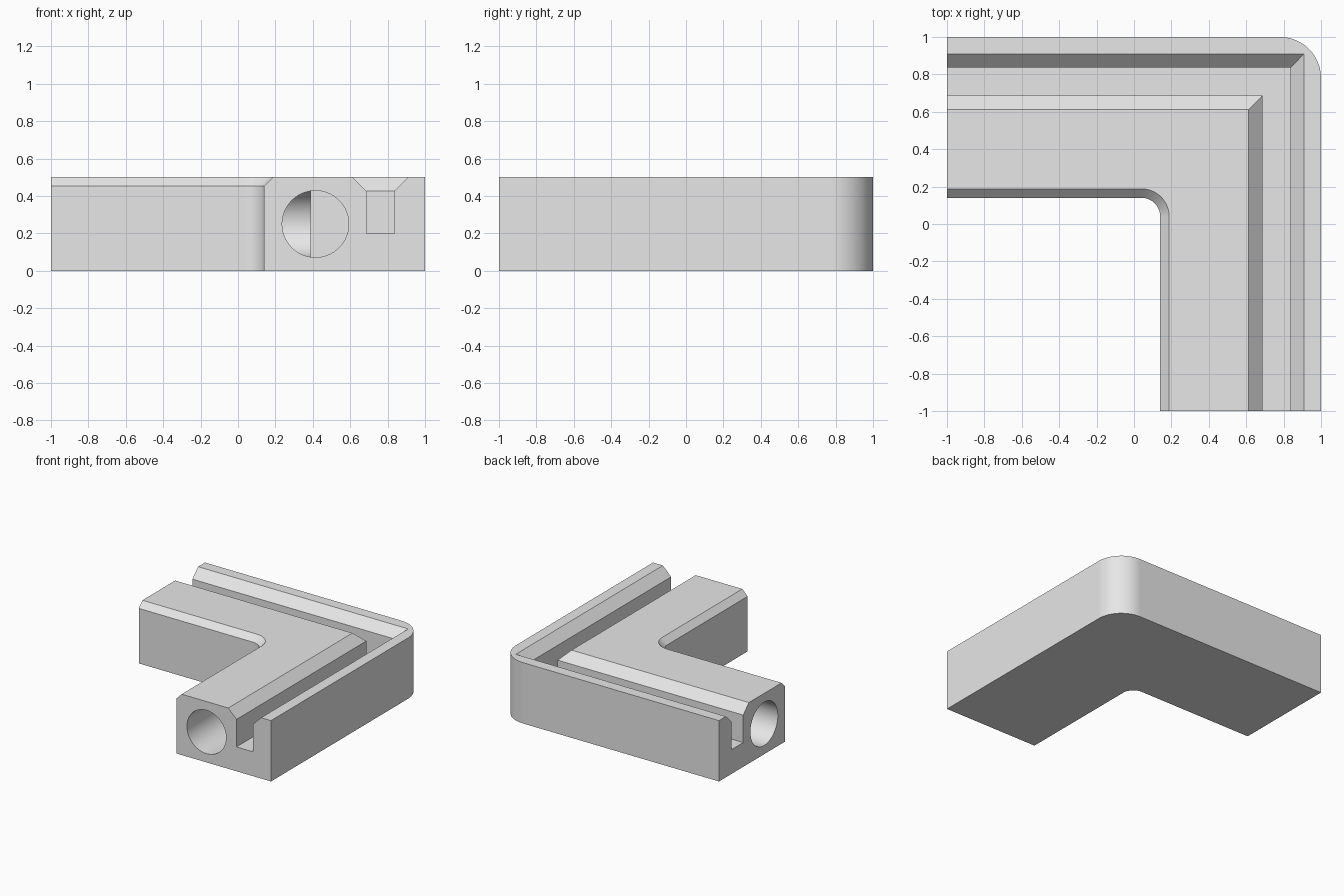
import bpy, bmesh, math
from mathutils import Matrix

if "Cube" in bpy.data.objects:
    bpy.data.objects.remove(bpy.data.objects["Cube"])

END = -1.0       # open ends of both arms
HEIGHT = 0.50
SEG = 20         # segments per rounded corner

grey = bpy.data.materials.new("light grey")
grey.diffuse_color = (0.8, 0.8, 0.8, 1)
grey.use_nodes = True
grey.node_tree.nodes["Principled BSDF"].inputs["Base Color"].default_value = grey.diffuse_color


def make_object(name, bm):
    bmesh.ops.recalc_face_normals(bm, faces=bm.faces)
    mesh = bpy.data.meshes.new(name)
    bm.to_mesh(mesh)
    bm.free()
    mesh.materials.append(grey)
    obj = bpy.data.objects.new(name, mesh)
    bpy.context.collection.objects.link(obj)
    return obj


def loft(name, rings, closed=False):
    """Skin equal-length rings; cap the two end rings."""
    bm = bmesh.new()
    rows = [[bm.verts.new(p) for p in ring] for ring in rings]
    n = len(rows[0])
    for a, b in zip(rows, rows[1:]):
        for i in range(n):
            j = (i + 1) % n
            bm.faces.new((a[i], a[j], b[j], b[i]))
    bm.faces.new(rows[0])
    bm.faces.new(rows[-1])
    return make_object(name, bm)


def arc(c, r):
    """Quarter arc around (c, c) from +x to +y."""
    angles = [math.pi / 2 * i / SEG for i in range(SEG + 1)]
    return [(c + r * math.cos(a), c + r * math.sin(a)) for a in angles]


def outline(inset, z):
    """L-shaped plan with rounded outer and inner corners."""
    wall = 0.14 + inset
    outer = [(1, END)] + arc(0.78, 0.22) + [(END, 1)]
    inner = [(wall, END)] + arc(0.04, 0.10 + inset) + [(END, wall)]
    return [(x, y, z) for x, y in outer + inner[::-1]]


# Body with a chamfered inner top edge
body = loft("corner_bracket", [outline(0, 0), outline(0, HEIGHT - 0.048),
                               outline(0.048, HEIGHT)])

# Mitred slot with flared mouth
profile = [(0.686, 0.20), (0.836, 0.20), (0.836, 0.426), (0.911, 0.501),
           (0.911, 0.6), (0.611, 0.6), (0.611, 0.501), (0.686, 0.426)]
slot = loft("slot_cutter", [[(d, END - 0.2, z) for d, z in profile],
                            [(d, d, z) for d, z in profile],
                            [(END - 0.2, d, z) for d, z in profile]])


# Two bores meeting inside the corner
def bore(name, axis):
    start, stop, centre = END - 0.2, 0.388, 0.414
    mid = (start + stop) / 2
    if axis == "X":
        place = Matrix.Translation((mid, centre, 0.25)) @ Matrix.Rotation(math.pi / 2, 4, "Y")
    else:
        place = Matrix.Translation((centre, mid, 0.25)) @ Matrix.Rotation(math.pi / 2, 4, "X")
    bm = bmesh.new()
    bmesh.ops.create_cone(bm, cap_ends=True, segments=64, radius1=0.178,
                          radius2=0.178, depth=stop - start, matrix=place)
    return make_object(name, bm)


cutters = [slot, bore("bore_cutter_x", "X"), bore("bore_cutter_y", "Y")]

# Cut the slot and bores out of the body
bpy.context.view_layer.objects.active = body
body.select_set(True)
for cutter in cutters:
    mod = body.modifiers.new("cut", "BOOLEAN")
    mod.operation = "DIFFERENCE"
    mod.solver = "EXACT"
    mod.object = cutter
    bpy.ops.object.modifier_apply(modifier=mod.name)
    bpy.data.objects.remove(cutter)

# Smooth rounded walls, keep edges crisp
bpy.ops.object.shade_smooth_by_angle(angle=math.radians(30))
weighted = body.modifiers.new("even_shading", "WEIGHTED_NORMAL")
weighted.keep_sharp = True
